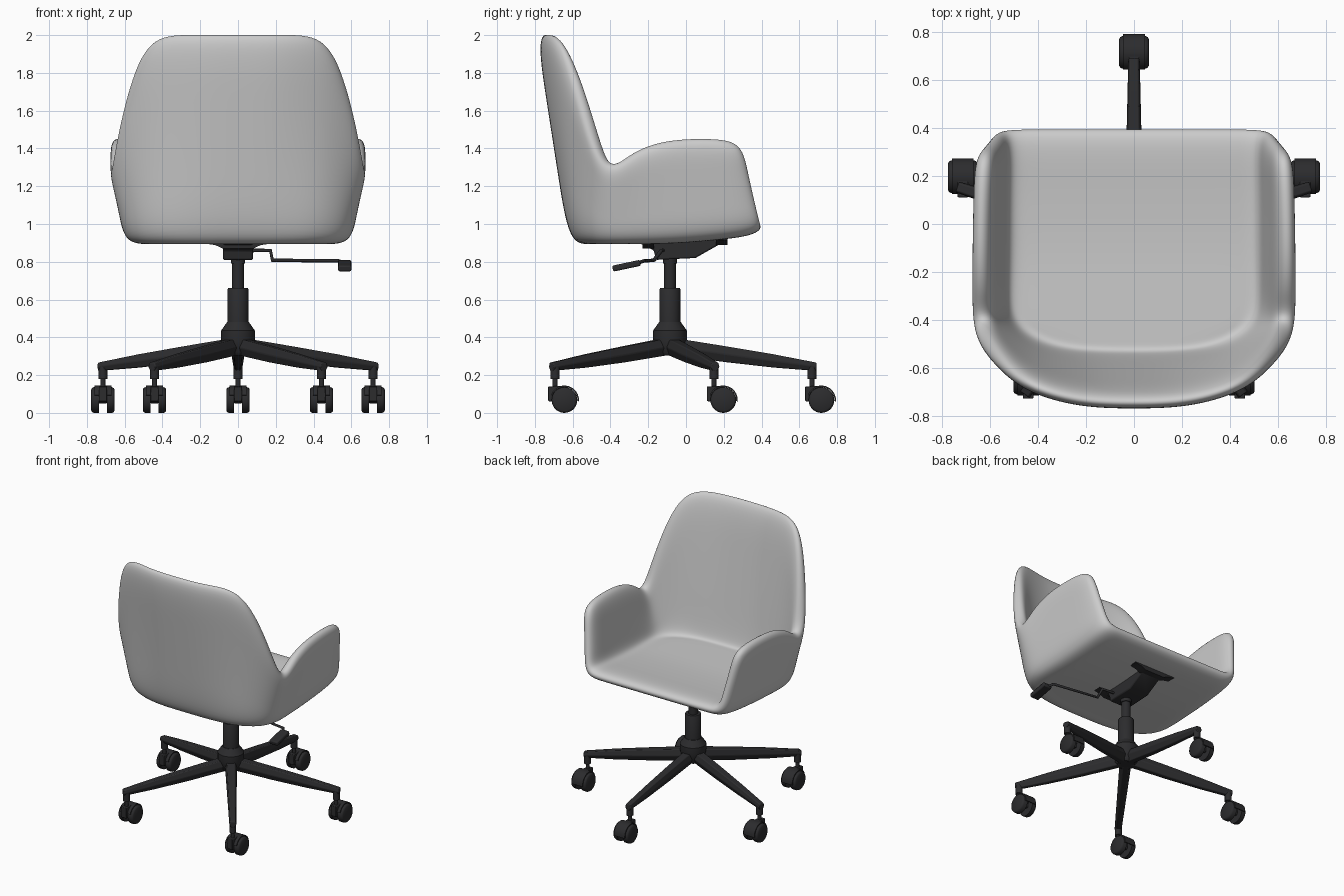
import bpy, bmesh, math
from mathutils import Vector, Matrix

if "Cube" in bpy.data.objects:
    bpy.data.objects.remove(bpy.data.objects["Cube"])

dark = bpy.data.materials.new("dark_plastic")
dark.diffuse_color = (0.025, 0.025, 0.027, 1)
dark.use_nodes = True
dark.node_tree.nodes["Principled BSDF"].inputs["Base Color"].default_value = dark.diffuse_color
CY = -0.085  # column axis in y


def make(name, bm, mat=dark, bevel=0, angle=35):
    me = bpy.data.meshes.new(name)
    bm.to_mesh(me)
    bm.free()
    ob = bpy.data.objects.new(name, me)
    bpy.context.collection.objects.link(ob)
    if mat:
        me.materials.append(mat)
    bpy.ops.object.select_all(action='DESELECT')
    ob.select_set(True)
    bpy.context.view_layer.objects.active = ob
    bpy.ops.object.shade_smooth_by_angle(angle=math.radians(angle))
    if bevel:
        m = ob.modifiers.new("bevel", 'BEVEL')
        m.width, m.segments = bevel, 2
    return ob


def loft(name, rings, **kw):
    """Skin equal-length rings of points and cap both ends."""
    bm = bmesh.new()
    vs = [[bm.verts.new(p) for p in r] for r in rings]
    n = len(vs[0])
    for a, b in zip(vs, vs[1:]):
        for i in range(n):
            bm.faces.new((a[i], a[(i + 1) % n], b[(i + 1) % n], b[i]))
    bm.faces.new(vs[0])
    bm.faces.new(vs[-1][::-1])
    bmesh.ops.recalc_face_normals(bm, faces=bm.faces)
    return make(name, bm, **kw)


def turned(name, center, profile, axis='Z', n=28, **kw):
    """Solid of revolution from (radius, distance along axis) pairs."""
    c = Vector(center)
    rings = []
    for r, h in profile:
        ring = []
        for k in range(n):
            a = 2 * math.pi * k / n
            u, v = r * math.cos(a), r * math.sin(a)
            ring.append(c + Vector((u, v, h) if axis == 'Z' else (h, u, v)))
        rings.append(ring)
    return loft(name, rings, **kw)


def extrude_x(name, profile, x0, x1, **kw):
    return loft(name, [[(x, y, z) for y, z in profile] for x in (x0, x1)], **kw)


def box(name, center, size, tilt=0, **kw):
    bm = bmesh.new()
    bmesh.ops.create_cube(bm, size=1)
    bm.transform(Matrix.Translation(center) @ Matrix.Rotation(tilt, 4, 'X')
                 @ Matrix.Diagonal((*size, 1)))
    return make(name, bm, **kw)


# Upholstered shell: half cage, columns run from arm front round to back centre
# each column: floor edge, lower corner, rim
columns = [
    ((.44, .41, .945), (.59, .41, .95), (.675, .30, 1.43)),
    ((.44, .18, .915), (.60, .18, .915), (.685, .14, 1.455)),
    ((.44, -.08, .895), (.60, -.08, .895), (.69, -.12, 1.445)),
    ((.44, -.25, .895), (.60, -.25, .89), (.69, -.29, 1.375)),
    ((.44, -.36, .895), (.59, -.38, .89), (.69, -.42, 1.265)),
    ((.41, -.43, .895), (.545, -.50, .89), (.66, -.52, 1.46)),
    ((.31, -.48, .895), (.43, -.585, .89), (.58, -.62, 1.80)),
    ((.21, -.505, .895), (.29, -.615, .89), (.47, -.72, 2.01)),
    ((.10, -.51, .895), (.14, -.62, .89), (.24, -.79, 2.008)),
    ((0, -.51, .895), (0, -.62, .89), (0, -.795, 2.008)),
]
bm = bmesh.new()
wall = []
for floor, low, rim in columns:
    low, rim = Vector(low), Vector(rim)
    pts = [Vector(floor)] + [low.lerp(rim, t) for t in (0, .33, .68, 1)]
    wall.append([bm.verts.new(p) for p in pts])
floor = []
for i in range(6):
    _, y, z = columns[i][0]
    if i < 5:
        floor.append([bm.verts.new((x, y, z)) for x in (0, .1, .2, .31)] + [wall[i][0]])
    else:
        floor.append([wall[9 - j][0] for j in range(5)])
for i in range(5):
    for j in range(4):
        bm.faces.new((floor[i][j], floor[i][j + 1], floor[i + 1][j + 1], floor[i + 1][j]))
for a, b in zip(wall, wall[1:]):
    for r in range(4):
        bm.faces.new((a[r], a[r + 1], b[r + 1], b[r]))
shell = make("seat_shell", bm, mat=None, angle=180)
m = shell.modifiers.new("mirror", 'MIRROR')
m.use_clip = True
m = shell.modifiers.new("thickness", 'SOLIDIFY')
m.thickness, m.offset, m.use_even_offset = 0.09, -1, True
m = shell.modifiers.new("smooth", 'SUBSURF')
m.levels = m.render_levels = 3

# Column and hub
turned("hub", (0, CY, 0), [(.06, .305), (.075, .32), (.09, .39), (.09, .435), (.058, .48)])
turned("column_sleeve", (0, CY, 0), [(.055, .46), (.055, .655), (.052, .66)])
turned("gas_piston", (0, CY, 0), [(.032, .64), (.032, .79), (.038, .79), (.038, .84)])

# Tilt mechanism with mounting straps
extrude_x("tilt_mechanism", [(-.16, .81), (.05, .82), (.20, .905), (.22, .945), (-.26, .905),
                             (-.17, .86)], -.08, .08, bevel=.008)
for name, y, z in (("front_strap", .19, .92), ("rear_strap", -.2, .9)):
    loft(name, [[(x, y + dy, z + dz) for dy, dz in
                 ((-.03, lo), (.03, lo), (.03, .02), (-.03, .02))]
                for x, lo in ((-.17, -.004), (-.12, -.012), (-.08, -.03),
                              (.08, -.03), (.12, -.012), (.17, -.004))])

# Height lever
cu = bpy.data.curves.new("height_lever", 'CURVE')
cu.dimensions = '3D'
cu.bevel_depth, cu.bevel_resolution, cu.use_fill_caps = .01, 2, True
path = [(.05, -.12, .86), (.172, -.13, .86), (.182, -.17, .808), (.53, -.22, .805),
        (.565, -.27, .79)]
sp = cu.splines.new('POLY')
sp.points.add(len(path) - 1)
for p, co in zip(sp.points, path):
    p.co = (*co, 1)
cu.materials.append(dark)
bpy.context.collection.objects.link(bpy.data.objects.new("height_lever", cu))
box("lever_paddle", (.565, -.315, .779), (.07, .15, .032), tilt=math.radians(12), bevel=.008)

# Five-star base with casters
for k in range(5):
    a = math.radians(90 + 72 * k)
    d, s = Vector((math.cos(a), math.sin(a), 0)), Vector((-math.sin(a), math.cos(a), 0))
    c = Vector((0, CY, 0))
    rings = []
    for r, w, lo, hi in ((.03, .042, .305, .395), (.3, .036, .268, .352),
                         (.55, .03, .24, .31), (.776, .025, .222, .266)):
        mid = (lo + hi) / 2
        rings.append([c + d * r + s * x + Vector((0, 0, z)) for x, z in
                      ((-w * .5, lo), (w * .5, lo), (w, mid), (w * .7, hi),
                       (-w * .7, hi), (-w, mid))])
    loft(f"base_leg_{k}", rings, bevel=.005)
    p = c + d * .752
    turned(f"leg_socket_{k}", p, [(.024, .18), (.024, .255)], n=16)
    turned(f"caster_stem_{k}", p, [(.013, .1), (.013, .19)], n=12)
    # caster: trailing twin wheels under an arched hood
    hub = p + Vector((0, .05, .068))
    for side in (-1, 1):
        turned(f"caster_wheel_{k}_{'left' if side < 0 else 'right'}", hub,
               [(.056, side * .062), (.064, side * .057), (.068, side * .048),
                (.068, side * .022)], axis='X', n=28)
    angles = [math.radians(t) for t in range(-5, 171, 15)]
    arc = [(hub.y + .077 * math.cos(t), hub.z + .077 * math.sin(t)) for t in angles]
    arc += [(hub.y + .069 * math.cos(t), hub.z + .069 * math.sin(t)) for t in angles[::-1]]
    extrude_x(f"caster_hood_{k}", arc, p.x - .045, p.x + .045)
    extrude_x(f"caster_fork_{k}", [(p.y - .036, .062), (hub.y + .02, .05), (hub.y + .03, .12),
                                   (hub.y, .143), (p.y - .036, .14)],
              p.x - .022, p.x + .022, bevel=.004)
    turned(f"caster_axle_{k}", hub, [(.014, -.05), (.014, .05)], axis='X', n=12)
